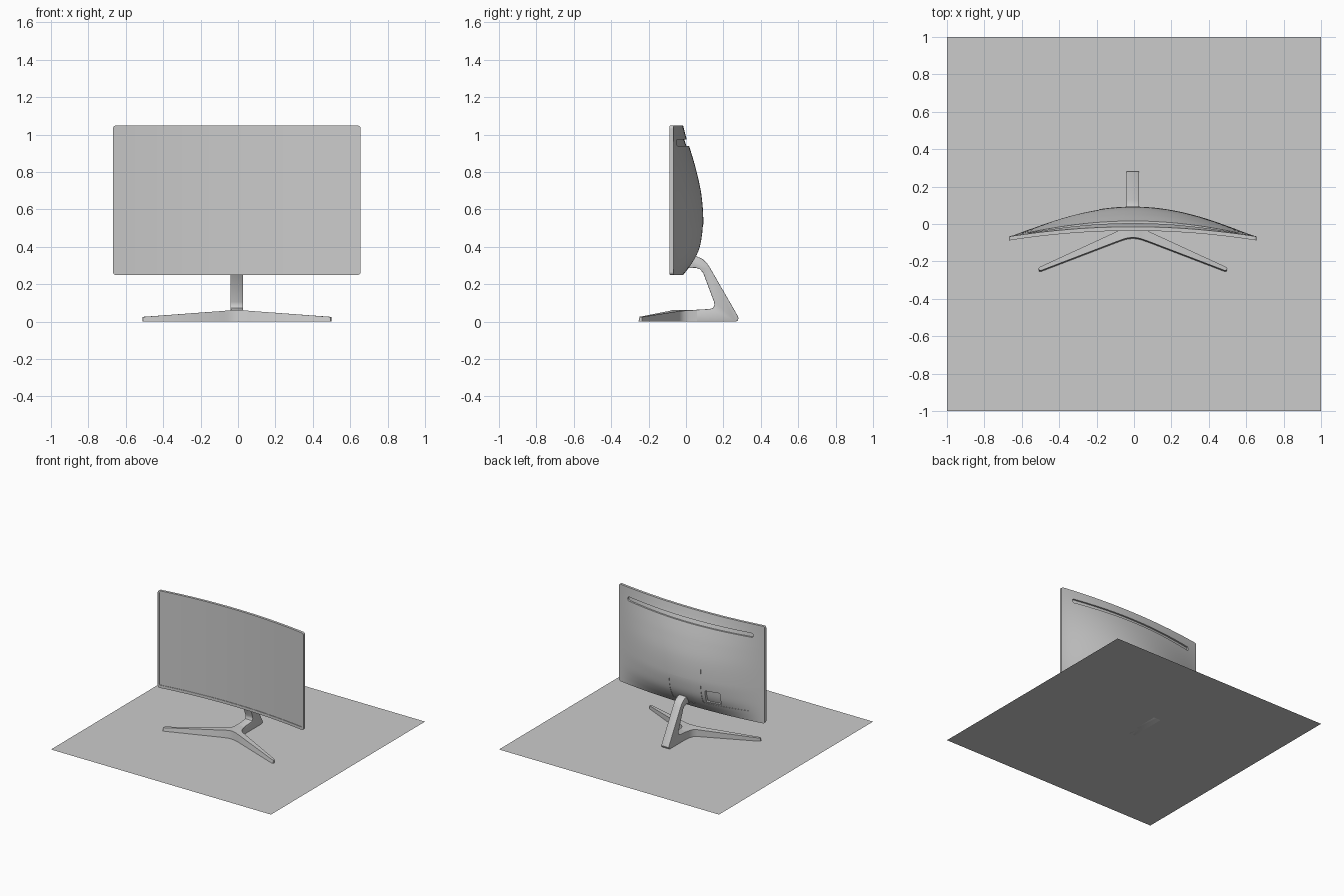
import bpy, bmesh, math

if "Cube" in bpy.data.objects:
    bpy.data.objects.remove(bpy.data.objects["Cube"])

CX = -0.006            # small sideways offset of the whole monitor
HW = 0.662             # half width of the panel
Z0, Z1 = 0.25, 1.048

# bulge of the back shell: height -> share of full depth
PROFILE = [(0.25, 0), (0.27, 0.15), (0.32, 0.5), (0.38, 0.79), (0.45, 0.94), (0.53, 1),
           (0.68, 0.9), (0.82, 0.62), (0.93, 0.32), (0.98, 0.16), (1.048, 0)]


def bulge(z):
    p = PROFILE
    z = min(max(z, Z0), Z1)
    i = max(k for k in range(len(p) - 1) if p[k][0] <= z + 1e-9)

    def slope(k):
        a, b = p[max(k - 1, 0)], p[min(k + 1, len(p) - 1)]
        return (b[1] - a[1]) / (b[0] - a[0])
    h = p[i + 1][0] - p[i][0]
    t = (z - p[i][0]) / h
    return ((2*t**3 - 3*t*t + 1) * p[i][1] + (t**3 - 2*t*t + t) * h * slope(i)
            + (3*t*t - 2*t**3) * p[i + 1][1] + (t**3 - t*t) * h * slope(i + 1))


def rim(x):
    return -0.015 - 0.052 * (x / HW) ** 2


def back(x, z):
    return rim(x) + 0.108 * max(0, 1 - (x / HW) ** 2) ** 1.3 * bulge(z)


def front(x, z):
    return rim(x) - 0.021


def new_object(name, bm):
    bmesh.ops.recalc_face_normals(bm, faces=bm.faces)
    me = bpy.data.meshes.new(name)
    bm.to_mesh(me)
    bm.free()
    ob = bpy.data.objects.new(name, me)
    bpy.context.collection.objects.link(ob)
    return ob


def block(name, x0, x1, z0, z1, near, far, nx, nz, radius):
    """Curved slab between two surfaces y = near(x, z) and y = far(x, z)."""
    bm = bmesh.new()
    layers = []
    for f in (near, far):
        layers.append([[bm.verts.new((x + CX, f(x, z), z))
                        for z in [z0 + (z1 - z0) * j / nz for j in range(nz + 1)]]
                       for x in [x0 + (x1 - x0) * i / nx for i in range(nx + 1)]])
    for g in layers:
        for i in range(nx):
            for j in range(nz):
                bm.faces.new((g[i][j], g[i + 1][j], g[i + 1][j + 1], g[i][j + 1]))
    ring = ([(i, 0) for i in range(nx)] + [(nx, j) for j in range(nz)]
            + [(i, nz) for i in range(nx, 0, -1)] + [(0, j) for j in range(nz, 0, -1)])
    a, b = layers
    for (i, j), (k, l) in zip(ring, ring[1:] + ring[:1]):
        bm.faces.new((a[i][j], a[k][l], b[k][l], b[i][j]))
    corners = [bm.edges.get((a[i][j], b[i][j])) for i in (0, nx) for j in (0, nz)]
    bmesh.ops.bevel(bm, geom=corners, offset=radius, segments=5, profile=0.5, affect='EDGES')
    return new_object(name, bm)


def finish(ob, angle=30):
    bpy.ops.object.select_all(action='DESELECT')
    ob.select_set(True)
    bpy.context.view_layer.objects.active = ob
    for m in list(ob.modifiers):
        bpy.ops.object.modifier_apply(modifier=m.name)
    bpy.ops.object.shade_smooth_by_angle(angle=math.radians(angle))


def back_cutter(x0, x1, z0, z1, depth, nx, nz, radius):
    return block("cutter", x0, x1, z0, z1, lambda x, z: back(x, z) - depth,
                 lambda x, z: back(x, z) + 0.03, nx, nz, radius)


# display housing with bulging back
housing = block("display_housing", -HW, HW, Z0, Z1, front, back, 48, 48, 0.015)
cutters = [
    # screen recess inside the bezel
    block("cutter", -0.65, 0.65, 0.273, 1.037, lambda x, z: front(x, z) - 0.02,
          lambda x, z: front(x, z) + 0.004, 48, 1, 0.008),
    # long vent slot near the top
    back_cutter(-0.57, 0.57, 0.94, 0.973, 0.014, 48, 1, 0.015),
    # connector cover, port pocket and stand mount
    back_cutter(-0.55, -0.18, 0.335, 0.625, 0.003, 24, 24, 0.008),
    back_cutter(-0.33, -0.21, 0.35, 0.45, 0.022, 8, 8, 0.008),
    back_cutter(-0.1, 0.1, 0.3, 0.52, 0.003, 12, 18, 0.008),
]
for c in cutters:
    c.hide_render = True
    m = housing.modifiers.new("cut", 'BOOLEAN')
    m.operation, m.solver, m.object = 'DIFFERENCE', 'EXACT', c
finish(housing)
for c in cutters:
    bpy.data.objects.remove(c)

# bent stand post, side profile (y, z) extruded sideways
side = [(0.0, 0.285), (0.05, 0.288), (0.075, 0.28), (0.092, 0.26), (0.15, 0.105),
        (0.152, 0.087), (0.145, 0.074), (0.13, 0.068), (0.0, 0.06), (-0.04, 0.055), (-0.04, 0),
        (0.265, 0), (0.277, 0.006), (0.281, 0.018), (0.276, 0.032), (0.13, 0.285),
        (0.113, 0.312), (0.088, 0.335), (0.055, 0.35), (0.0, 0.35)]
bm = bmesh.new()
f = bm.faces.new([bm.verts.new((CX - 0.034, y, z)) for y, z in side])
r = bmesh.ops.extrude_face_region(bm, geom=[f])
bmesh.ops.translate(bm, vec=(0.068, 0, 0),
                    verts=[v for v in r['geom'] if isinstance(v, bmesh.types.BMVert)])
post = new_object("stand_post", bm)
bev = post.modifiers.new("bevel", 'BEVEL')
bev.width, bev.segments, bev.angle_limit = 0.003, 2, math.radians(60)
finish(post, 35)

# V-shaped feet: stations of front point, back point, height
stations = [((0, -0.078), (0, 0.06), 0.063), ((0.025, -0.08), (0.034, 0.06), 0.062),
            ((0.045, -0.085), (0.038, 0.02), 0.060), ((0.065, -0.092), (0.048, -0.012), 0.058),
            ((0.09, -0.101), (0.075, -0.035), 0.056), ((0.49, -0.254), (0.497, -0.229), 0.026),
            ((0.501, -0.253), (0.505, -0.236), 0.024)]
bm = bmesh.new()
rows = []
for (xf, yf), (xb, yb), h in stations:
    rows.append([bm.verts.new(p) for p in ((xf, yf, 0), (xf, yf + 0.006, h),
                                           (xb, yb, h), (xb, yb, 0))])
for a, b in zip(rows, rows[1:]):
    for k in range(4):
        bm.faces.new((a[k], a[(k + 1) % 4], b[(k + 1) % 4], b[k]))
bm.faces.new(rows[-1])
feet = new_object("stand_feet", bm)
feet.modifiers.new("mirror", 'MIRROR')
finish(feet, 35)
feet.location.x = CX

# desk surface
bpy.ops.mesh.primitive_plane_add(size=2)
bpy.context.object.name = "desk_surface"
